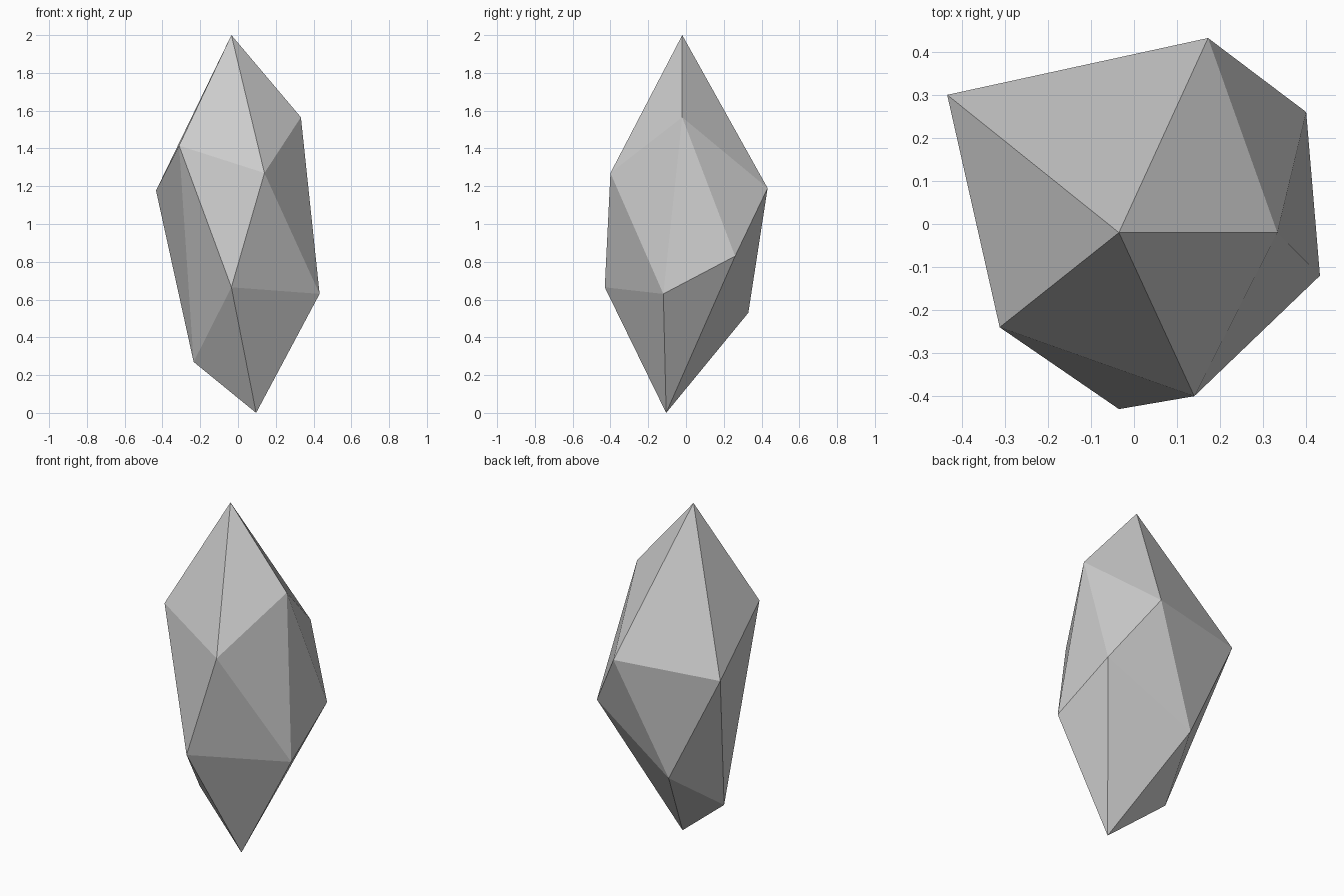
import bpy
import bmesh

if "Cube" in bpy.data.objects:
    bpy.data.objects.remove(bpy.data.objects["Cube"])

# Crystal: a stretched, irregular icosahedron - tip, two rings of five, base point
tip = (-0.035, -0.02, 2.0)
upper = [(0.333, -0.02, 1.565), (0.172, 0.432, 1.19), (-0.434, 0.30, 1.177),
         (-0.312, -0.24, 1.415), (0.14, -0.40, 1.27)]
lower = [(0.40, 0.26, 0.83), (-0.118, 0.33, 0.53), (-0.235, -0.02, 0.27),
         (-0.035, -0.43, 0.665), (0.432, -0.12, 0.63)]
base = (0.096, -0.105, 0.0)

bm = bmesh.new()
t, b = bm.verts.new(tip), bm.verts.new(base)
u = [bm.verts.new(p) for p in upper]
l = [bm.verts.new(p) for p in lower]

# Cap, middle band and lower fan, one slice at a time
for i in range(5):
    j = (i + 1) % 5
    bm.faces.new((t, u[i], u[j]))
    bm.faces.new((u[i], l[i], u[j]))
    bm.faces.new((u[j], l[i], l[j]))
    bm.faces.new((b, l[j], l[i]))
bmesh.ops.recalc_face_normals(bm, faces=bm.faces[:])

mesh = bpy.data.meshes.new("crystal")
bm.to_mesh(mesh)
bm.free()
bpy.context.collection.objects.link(bpy.data.objects.new("crystal", mesh))
